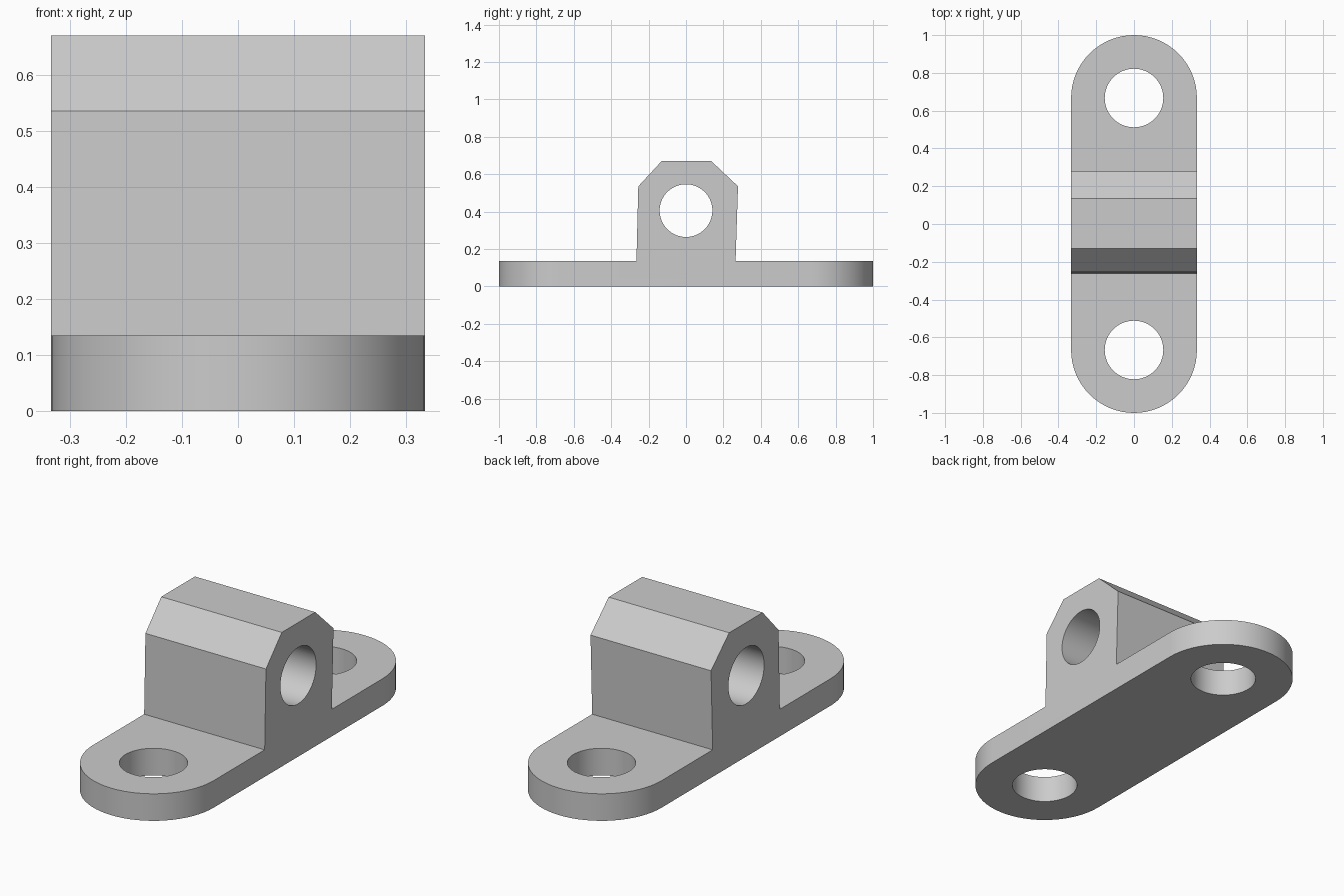
import bpy, bmesh, math
from mathutils import Matrix, Vector

cube = bpy.data.objects.get("Cube")
if cube:
    bpy.data.objects.remove(cube, do_unlink=True)

HALF_WIDTH = 0.333
PLATE_TOP = 0.135
END_Y = 1 - HALF_WIDTH

grey = bpy.data.materials.new("light grey")
grey.use_nodes = True
colour = (0.6, 0.6, 0.6, 1)
grey.diffuse_color = colour
grey.node_tree.nodes["Principled BSDF"].inputs["Base Color"].default_value = colour


def finish(name, bm):
    bmesh.ops.recalc_face_normals(bm, faces=bm.faces)
    mesh = bpy.data.meshes.new(name)
    bm.to_mesh(mesh)
    bm.free()
    mesh.materials.append(grey)
    obj = bpy.data.objects.new(name, mesh)
    bpy.context.collection.objects.link(obj)
    return obj


def prism(name, outline, direction):
    """Extrude a closed planar outline along a vector."""
    bm = bmesh.new()
    face = bm.faces.new([bm.verts.new(p) for p in outline])
    moved = bmesh.ops.extrude_face_region(bm, geom=[face])["geom"]
    verts = [v for v in moved if isinstance(v, bmesh.types.BMVert)]
    bmesh.ops.translate(bm, verts=verts, vec=direction)
    return finish(name, bm)


def hole_cutter(name, centre, radius, depth, rotation):
    bm = bmesh.new()
    bmesh.ops.create_cone(bm, cap_ends=True, segments=64, radius1=radius,
                          radius2=radius, depth=depth,
                          matrix=Matrix.Translation(centre) @ rotation)
    obj = finish(name, bm)
    obj.hide_render = True
    return obj


# Base plate: rounded at both ends
steps = 32
arc = [math.pi * i / steps for i in range(steps + 1)]
outline = [(HALF_WIDTH * math.cos(a), END_Y + HALF_WIDTH * math.sin(a), 0) for a in arc]
outline += [(-x, -y, 0) for x, y, z in outline]
bracket = prism("mounting_bracket", outline, Vector((0, 0, PLATE_TOP)))

# Raised lug with chamfered top, rooted inside the plate
profile = [(-0.265, 0.05), (-0.265, PLATE_TOP), (-0.255, 0.535), (-0.13, 0.67),
           (0.135, 0.67), (0.278, 0.535), (0.265, PLATE_TOP), (0.265, 0.05)]
lug = prism("lug", [(-HALF_WIDTH, y, z) for y, z in profile],
            Vector((2 * HALF_WIDTH, 0, 0)))

# Holes: one through the lug, one at each end of the plate
upright = Matrix.Identity(4)
sideways = Matrix.Rotation(math.pi / 2, 4, "Y")
holes = [hole_cutter("pin_hole", (0, 0, 0.405), 0.141, 1, sideways)]
for label, side in (("front", -1), ("back", 1)):
    holes.append(hole_cutter(label + "_screw_hole", (0, side * END_Y, 0.1),
                             0.155, 0.6, upright))

# Join and cut, then remove the helpers
for tool in [lug] + holes:
    mod = bracket.modifiers.new(tool.name, "BOOLEAN")
    mod.operation = "UNION" if tool == lug else "DIFFERENCE"
    mod.solver = "EXACT"
    mod.object = tool

bpy.ops.object.select_all(action="DESELECT")
bracket.select_set(True)
bpy.context.view_layer.objects.active = bracket
for mod in list(bracket.modifiers):
    bpy.ops.object.modifier_apply(modifier=mod.name)
for tool in [lug] + holes:
    bpy.data.objects.remove(tool, do_unlink=True)

# Smooth round walls, crisp edges
bpy.ops.object.shade_smooth_by_angle(angle=math.radians(30))
